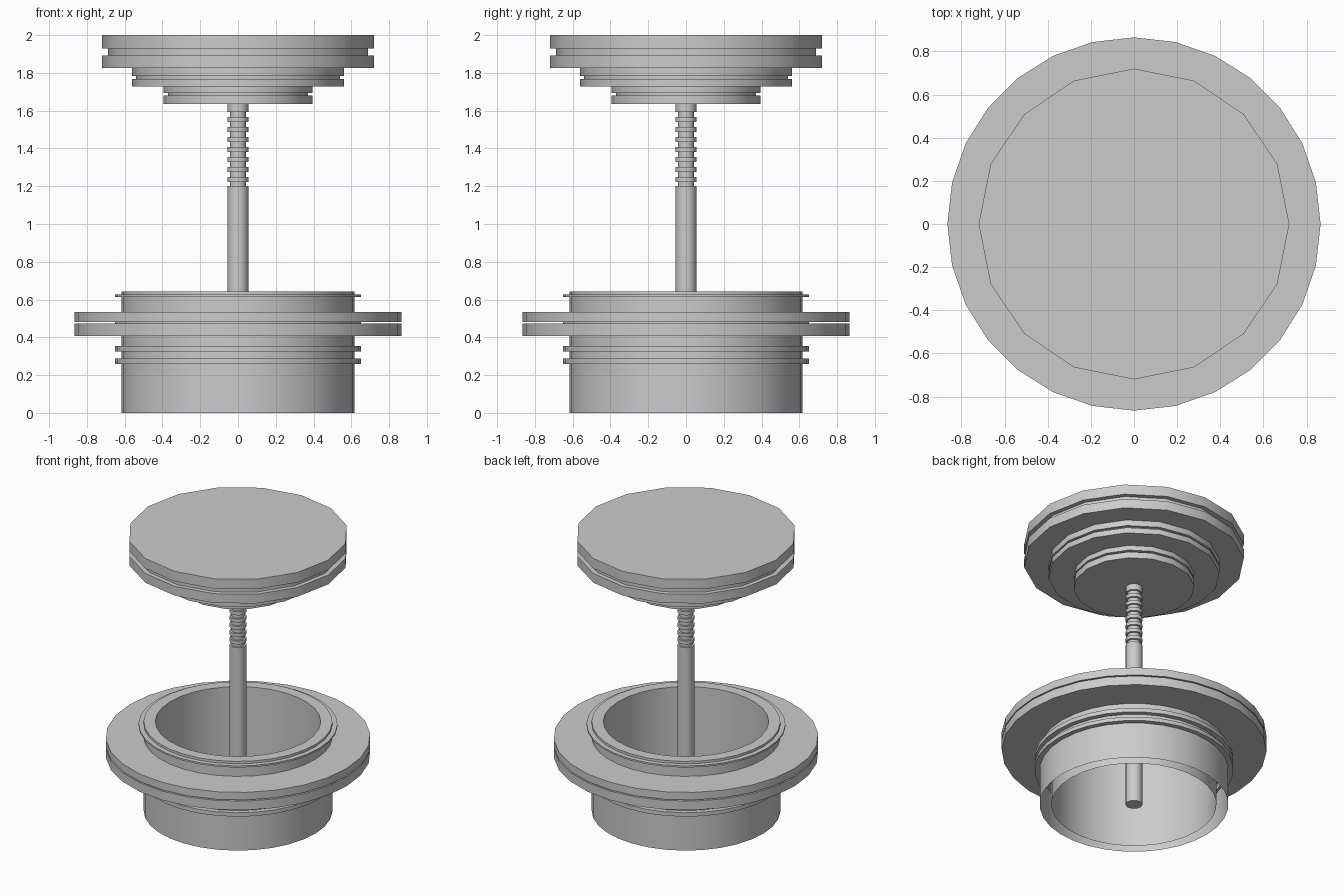
import bpy, bmesh, math

if "Cube" in bpy.data.objects:
    bpy.data.objects.remove(bpy.data.objects["Cube"])


def revolve(name, profile, sides, smooth=True, closed=False):
    """Spin an (r, z) profile around z; points with r = 0 become end caps."""
    bm = bmesh.new()
    rings = []
    for r, z in profile:
        if r == 0:
            continue
        rings.append([bm.verts.new((r * math.cos(2 * math.pi * i / sides),
                                    r * math.sin(2 * math.pi * i / sides), z))
                      for i in range(sides)])
    pairs = list(zip(rings, rings[1:]))
    if closed:
        pairs.append((rings[-1], rings[0]))
    for a, b in pairs:
        for i in range(sides):
            j = (i + 1) % sides
            bm.faces.new((a[i], a[j], b[j], b[i]))
    if profile[0][0] == 0:
        bm.faces.new(rings[0][::-1])
    if profile[-1][0] == 0:
        bm.faces.new(rings[-1])
    mesh = bpy.data.meshes.new(name)
    bm.to_mesh(mesh)
    bm.free()
    obj = bpy.data.objects.new(name, mesh)
    bpy.context.collection.objects.link(obj)
    if smooth:
        bpy.ops.object.select_all(action='DESELECT')
        bpy.context.view_layer.objects.active = obj
        obj.select_set(True)
        bpy.ops.object.shade_smooth_by_angle(angle=math.radians(30))
    return obj


def stack(bands):
    """Capped stepped profile from (radius, bottom, top) bands."""
    pts = [(0, bands[0][1])]
    for r, z0, z1 in bands:
        pts += [(r, z0), (r, z1)]
    return pts + [(0, bands[-1][2])]


def collar(name, r_in, r_out, z0, z1, sides):
    return revolve(name, [(r_in, z0), (r_out, z0), (r_out, z1), (r_in, z1)],
                   sides, closed=True)


# Hollow drum: outer skin, top rim and inner skin, open underneath
revolve("drum", [(0.617, 0), (0.617, 0.643), (0.54, 0.643), (0.54, 0)], 32)

# Thin rings around the drum
for i, (z0, z1) in enumerate([(0.26, 0.288), (0.325, 0.355), (0.614, 0.626)]):
    collar(f"drum_ring_{i + 1}", 0.60, 0.65, z0, z1, 32)

# Wide double flange with a spacer in its groove
collar("flange_lower", 0.60, 0.865, 0.407, 0.472, 28)
collar("flange_spacer", 0.60, 0.65, 0.472, 0.48, 28)
collar("flange_upper", 0.60, 0.865, 0.48, 0.535, 28)

# Central rod with grooved upper half
bands = [(0.055, 0, 1.20)]
z = 1.20
for i in range(8):
    low = 1.223 + i * 0.0527
    high = low + 0.026 if i < 7 else 1.64
    bands += [(0.042, z, low), (0.055, low, high)]
    z = high
revolve("rod", stack(bands), 16)

# Stepped, grooved lid
revolve("lid_small_step", stack([(0.395, 1.635, 1.68), (0.37, 1.68, 1.693),
                                 (0.395, 1.693, 1.728)]), 16)
revolve("lid_middle_step", stack([(0.56, 1.728, 1.768), (0.54, 1.768, 1.783),
                                  (0.56, 1.783, 1.825)]), 16)
revolve("lid_top", stack([(0.72, 1.825, 1.892), (0.688, 1.892, 1.928),
                          (0.72, 1.928, 2.0)]), 16)
